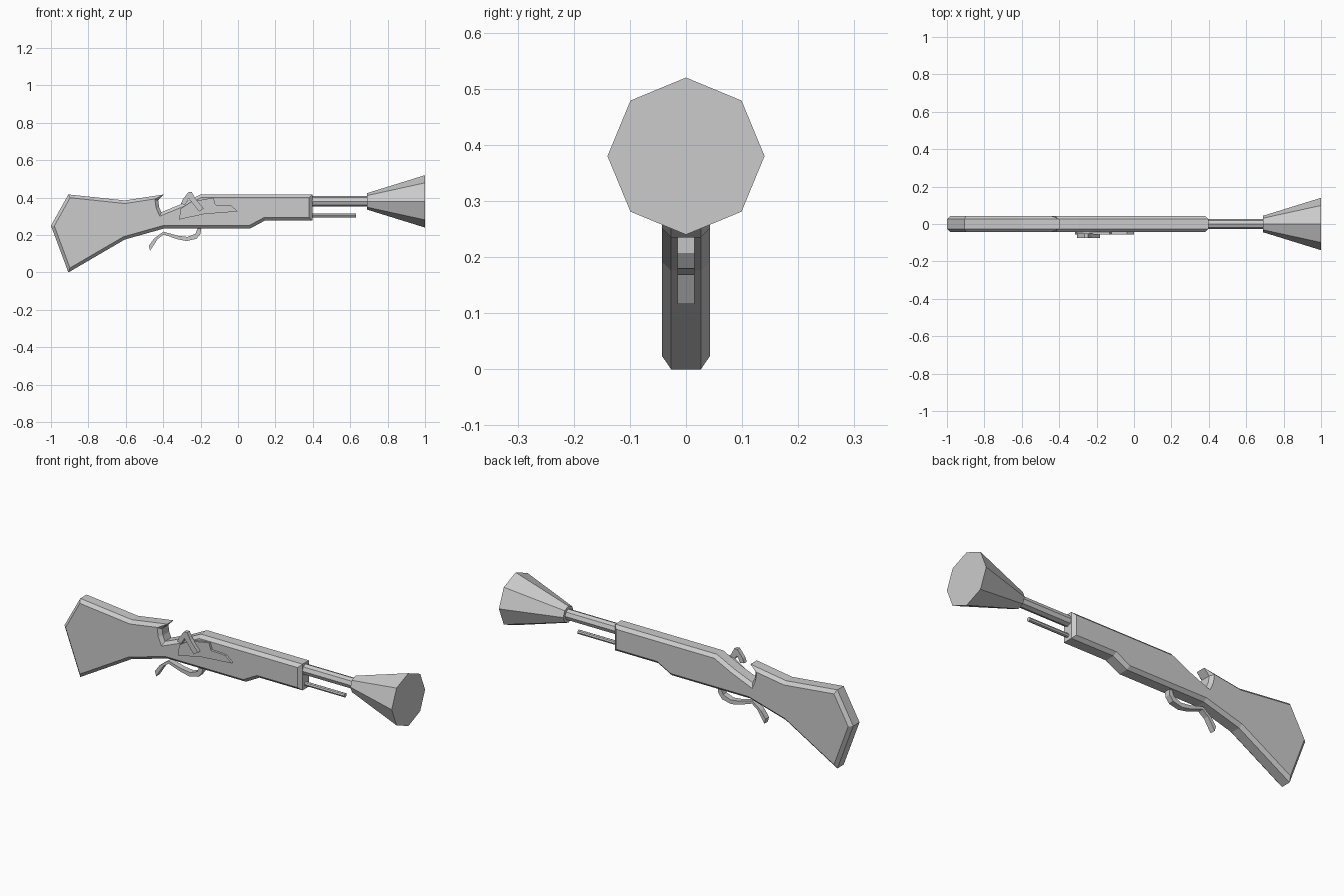
import bpy, bmesh
from math import cos, sin, tau

if "Cube" in bpy.data.objects:
    bpy.data.objects.remove(bpy.data.objects["Cube"])


def finish(bm, name):
    bmesh.ops.recalc_face_normals(bm, faces=bm.faces)
    me = bpy.data.meshes.new(name)
    bm.to_mesh(me)
    bm.free()
    ob = bpy.data.objects.new(name, me)
    bpy.context.collection.objects.link(ob)
    return ob


def plate(name, profile, y0, y1, chamfer=0.0):
    """Extrude an (x, z) outline from y0 to y1, optionally chamfering the side rims."""
    bm = bmesh.new()
    front = bm.faces.new([bm.verts.new((x, y0, z)) for x, z in profile])
    back = [bm.verts.new((x, y1, z)) for x, z in profile]
    fv = list(front.verts)
    n = len(fv)
    for i in range(n):
        j = (i + 1) % n
        bm.faces.new((fv[i], fv[j], back[j], back[i]))
    cap = bm.faces.new(back)
    if chamfer:
        bmesh.ops.recalc_face_normals(bm, faces=bm.faces)
        bmesh.ops.bevel(bm, geom=list(front.edges) + list(cap.edges), offset=chamfer,
                        offset_type='OFFSET', segments=1, profile=0.5, affect='EDGES')
    return finish(bm, name)


def tube(name, stations, z, sides=8):
    """Solid of rings along x; stations are (x, radius)."""
    bm = bmesh.new()
    rings = [[bm.verts.new((x, r * sin(tau * i / sides), z + r * cos(tau * i / sides)))
              for i in range(sides)] for x, r in stations]
    for a, b in zip(rings, rings[1:]):
        for i in range(sides):
            j = (i + 1) % sides
            bm.faces.new((a[i], a[j], b[j], b[i]))
    bm.faces.new(rings[0])
    bm.faces.new(rings[-1])
    return finish(bm, name)


# Wooden stock with chamfered rims
plate("stock", [(-1, 0.25), (-0.907, 0.417), (-0.605, 0.385), (-0.397, 0.417),
                (-0.427, 0.385), (-0.422, 0.35), (-0.41, 0.322), (-0.3, 0.367),
                (-0.2, 0.417), (0.397, 0.417), (0.397, 0.278), (0.145, 0.278),
                (0.065, 0.235), (-0.395, 0.235), (-0.605, 0.176), (-0.907, 0.0)],
      -0.043, 0.043, chamfer=0.0165)

# Barrel, flared muzzle and ramrod
tube("barrel", [(0.35, 0.028), (0.7, 0.028)], 0.38)
tube("muzzle", [(0.69, 0.044), (1.0, 0.14)], 0.38)
tube("ramrod", [(0.36, 0.011), (0.63, 0.011)], 0.304)

# Trigger guard with rear spur
plate("trigger_guard", [(-0.477, 0.142), (-0.45, 0.18), (-0.4, 0.218), (-0.32, 0.196),
                        (-0.27, 0.19), (-0.228, 0.206), (-0.213, 0.245), (-0.197, 0.245),
                        (-0.2, 0.207), (-0.222, 0.18), (-0.275, 0.168), (-0.325, 0.178),
                        (-0.397, 0.203), (-0.43, 0.178), (-0.47, 0.116)], -0.015, 0.015)

# Lock plate and hammer on the front side
plate("lock_plate", [(-0.315, 0.283), (-0.306, 0.342), (-0.25, 0.378), (-0.132, 0.4),
                     (-0.12, 0.362), (-0.037, 0.358), (0.0, 0.326), (-0.18, 0.312)],
      -0.055, -0.04)
plate("hammer", [(-0.305, 0.367), (-0.296, 0.39), (-0.265, 0.43), (-0.247, 0.43),
                 (-0.228, 0.395), (-0.183, 0.342), (-0.208, 0.325), (-0.263, 0.395),
                 (-0.282, 0.362)], -0.074, -0.052)
